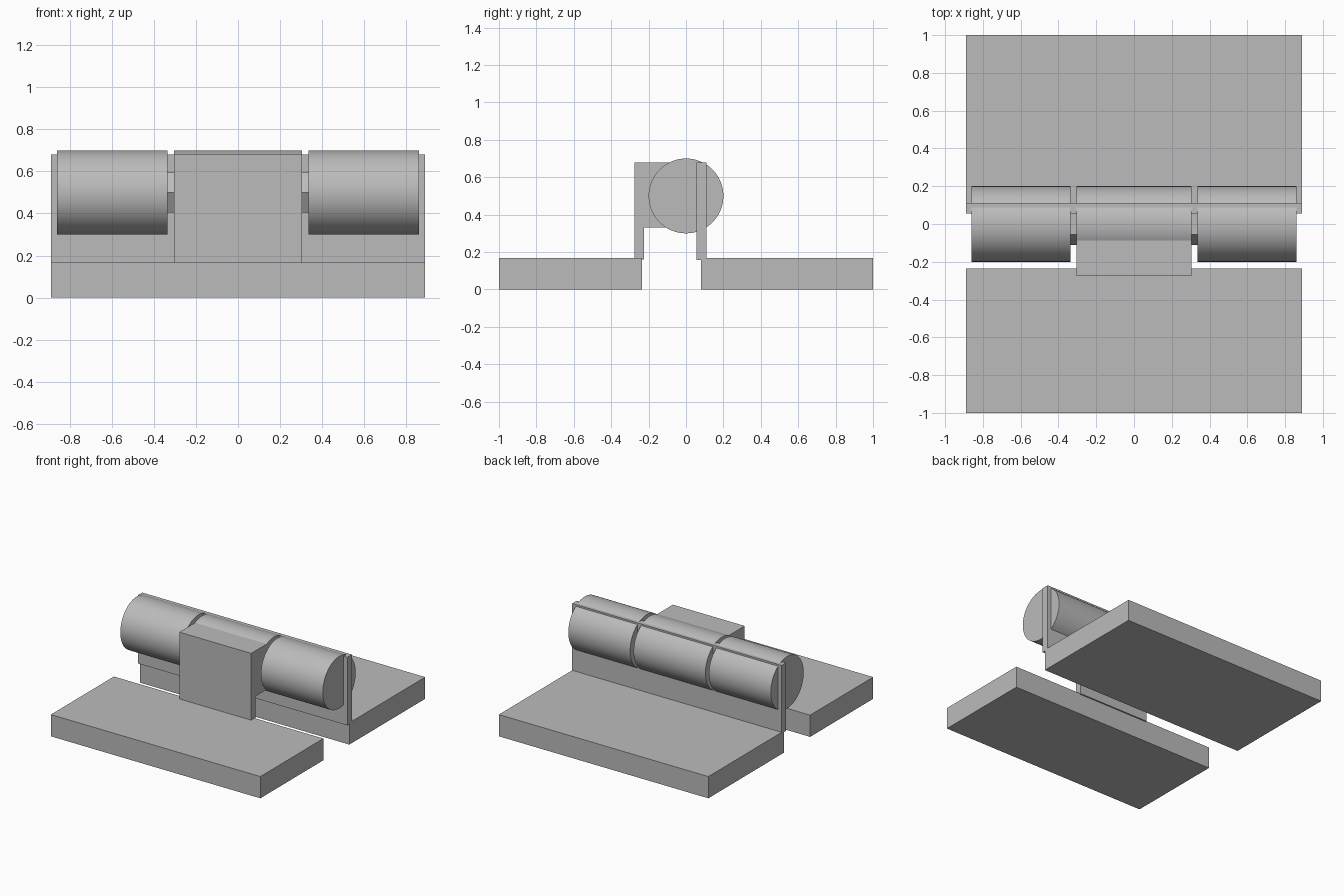
import bpy
import bmesh
from math import pi
from mathutils import Matrix

cube = bpy.data.objects.get("Cube")
if cube:
    bpy.data.objects.remove(cube, do_unlink=True)

# Single grey metal
GREY = (0.5, 0.5, 0.5, 1)
metal = bpy.data.materials.new("grey metal")
metal.use_nodes = True
metal.diffuse_color = GREY
metal.node_tree.nodes["Principled BSDF"].inputs["Base Color"].default_value = GREY

AXIS_Z = 0.5
HALF_WIDTH = 0.89
KNUCKLE = 0.305


def finish(name, bm):
    bmesh.ops.recalc_face_normals(bm, faces=bm.faces)
    mesh = bpy.data.meshes.new(name)
    bm.to_mesh(mesh)
    bm.free()
    mesh.materials.append(metal)
    obj = bpy.data.objects.new(name, mesh)
    bpy.context.collection.objects.link(obj)
    return obj


def extrude_x(name, profile, half):
    """Extrude a (y, z) outline symmetrically along x."""
    bm = bmesh.new()
    face = bm.faces.new([bm.verts.new((-half, y, z)) for y, z in profile])
    new = bmesh.ops.extrude_face_region(bm, geom=[face])["geom"]
    verts = [v for v in new if isinstance(v, bmesh.types.BMVert)]
    bmesh.ops.translate(bm, verts=verts, vec=(2 * half, 0, 0))
    return finish(name, bm)


def slab(name, y0, y1, z0, z1):
    return extrude_x(name, [(y0, z0), (y1, z0), (y1, z1), (y0, z1)], HALF_WIDTH)


def rod(name, x0, x1, radius, sides, smooth=True):
    """Cylinder along the hinge axis."""
    bm = bmesh.new()
    place = Matrix.Translation(((x0 + x1) / 2, 0, AXIS_Z)) @ Matrix.Rotation(pi / 2, 4, "Y")
    # corners of the outline lie on the y axis
    place = place @ Matrix.Rotation(pi / 2, 4, "Z")
    bmesh.ops.create_cone(bm, cap_ends=True, segments=sides, radius1=radius,
                          radius2=radius, depth=x1 - x0, matrix=place)
    # rotate so that a corner points along y
    corner = max(bm.verts, key=lambda v: v.co.y).co
    if abs(corner.z - AXIS_Z) > 0.01:
        bmesh.ops.rotate(bm, verts=bm.verts, cent=(0, 0, AXIS_Z),
                         matrix=Matrix.Rotation(pi / sides, 3, "X"))
    obj = finish(name, bm)
    if smooth:
        bpy.ops.object.select_all(action="DESELECT")
        obj.select_set(True)
        bpy.context.view_layer.objects.active = obj
        bpy.ops.object.shade_smooth_by_angle()
    return obj


# Leaves and the upright web of the back leaf
slab("front_leaf", -1.0, -0.235, 0, 0.167)
slab("back_leaf", 0.08, 1.0, 0, 0.167)
slab("back_web", 0.055, 0.11, 0.157, 0.68)

# Bracket holding the middle knuckle
extrude_x("front_bracket", [(-0.276, 0.16), (-0.224, 0.16), (-0.224, 0.33),
                            (-0.05, 0.33), (-0.05, 0.68), (-0.276, 0.68)], KNUCKLE)

# Knuckles and hexagonal pin
rod("middle_knuckle", -KNUCKLE, KNUCKLE, 0.2, 64)
rod("left_knuckle", 0.335, 0.86, 0.2, 64)
rod("right_knuckle", -0.86, -0.335, 0.2, 64)
rod("hinge_pin", -0.8, 0.8, 0.11, 6, smooth=False)
